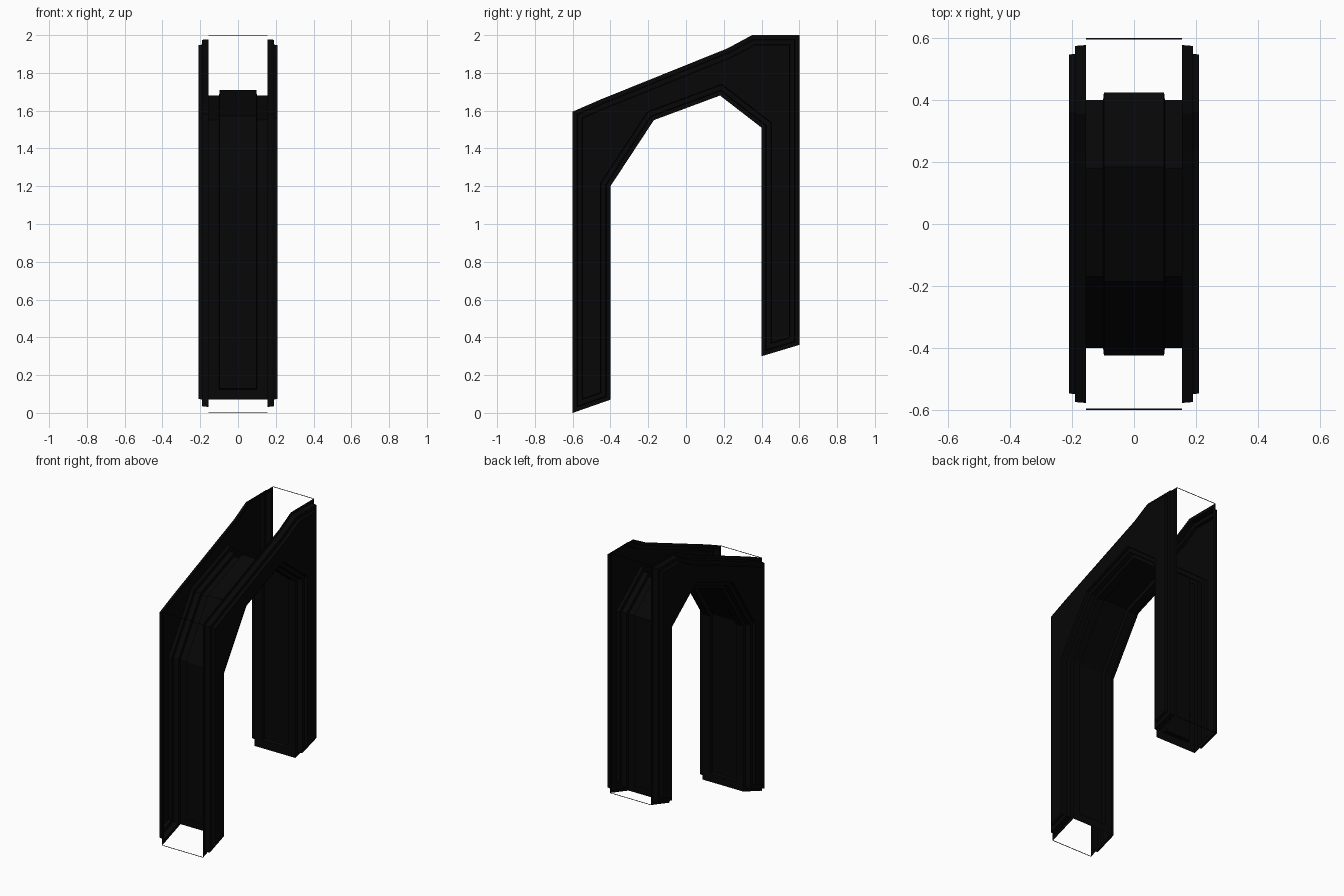
import bpy
import bmesh

cube = bpy.data.objects.get("Cube")
if cube:
    bpy.data.objects.remove(cube, do_unlink=True)

HALF_WIDTH = 0.155

black = bpy.data.materials.new("near_black")
black.use_nodes = True
colour = (0.002, 0.002, 0.002, 1)
black.diffuse_color = colour
black.node_tree.nodes["Principled BSDF"].inputs["Base Color"].default_value = colour


def finish(bm, name):
    mesh = bpy.data.meshes.new(name)
    bm.to_mesh(mesh)
    bm.free()
    mesh.materials.append(black)
    obj = bpy.data.objects.new(name, mesh)
    bpy.context.collection.objects.link(obj)
    return obj


def step(bm, faces, border, depth):
    """Leave a flat border, then raise or sink the rest with a steep edge."""
    for thickness, rise in ((border, 0), (0.003, depth)):
        bm.normal_update()
        bmesh.ops.inset_region(bm, faces=faces, thickness=thickness, depth=rise,
                               use_even_offset=True, use_boundary=True)


# Outlines as (y, z): the opening from the front foot to the back foot, then the outside
opening = [(-0.4, 0.07), (-0.4, 1.2), (-0.17, 1.55), (0.18, 1.68), (0.4, 1.51), (0.4, 0.3)]
outside = [(0.6, 0.36), (0.6, 2.0), (0.35, 2.0), (0.22, 1.93), (-0.45, 1.66),
           (-0.6, 1.595), (-0.6, 0)]

# Side walls: open sheets with two raised steps, mirrored left to right
bm = bmesh.new()
wall = bm.faces.new([bm.verts.new((HALF_WIDTH, y, z)) for y, z in opening + outside])
step(bm, [wall], 0.022, 0.035)
step(bm, [wall], 0.025, 0.02)
walls = finish(bm, "side_walls")
walls.modifiers.new("mirror", "MIRROR")

# Inner lining of the arch with a long sunken panel
bm = bmesh.new()
rows = [[bm.verts.new((x, y, z)) for x in (-HALF_WIDTH, HALF_WIDTH)] for y, z in opening]
lining = [bm.faces.new((a[0], b[0], b[1], a[1])) for a, b in zip(rows, rows[1:])]
step(bm, lining, 0.055, -0.025)
finish(bm, "arch_lining")

# Hairline bars joining the outer corners of the two walls
for name, y, z in (("front_foot_bar", -0.598, 0.001), ("front_top_bar", -0.598, 1.594),
                   ("back_foot_bar", 0.598, 0.36), ("back_top_bar", 0.598, 1.999)):
    bm = bmesh.new()
    bmesh.ops.create_cube(bm, size=1)
    bmesh.ops.scale(bm, vec=(2 * HALF_WIDTH, 0.004, 0.002), verts=bm.verts)
    bmesh.ops.translate(bm, vec=(0, y, z), verts=bm.verts)
    finish(bm, name)
